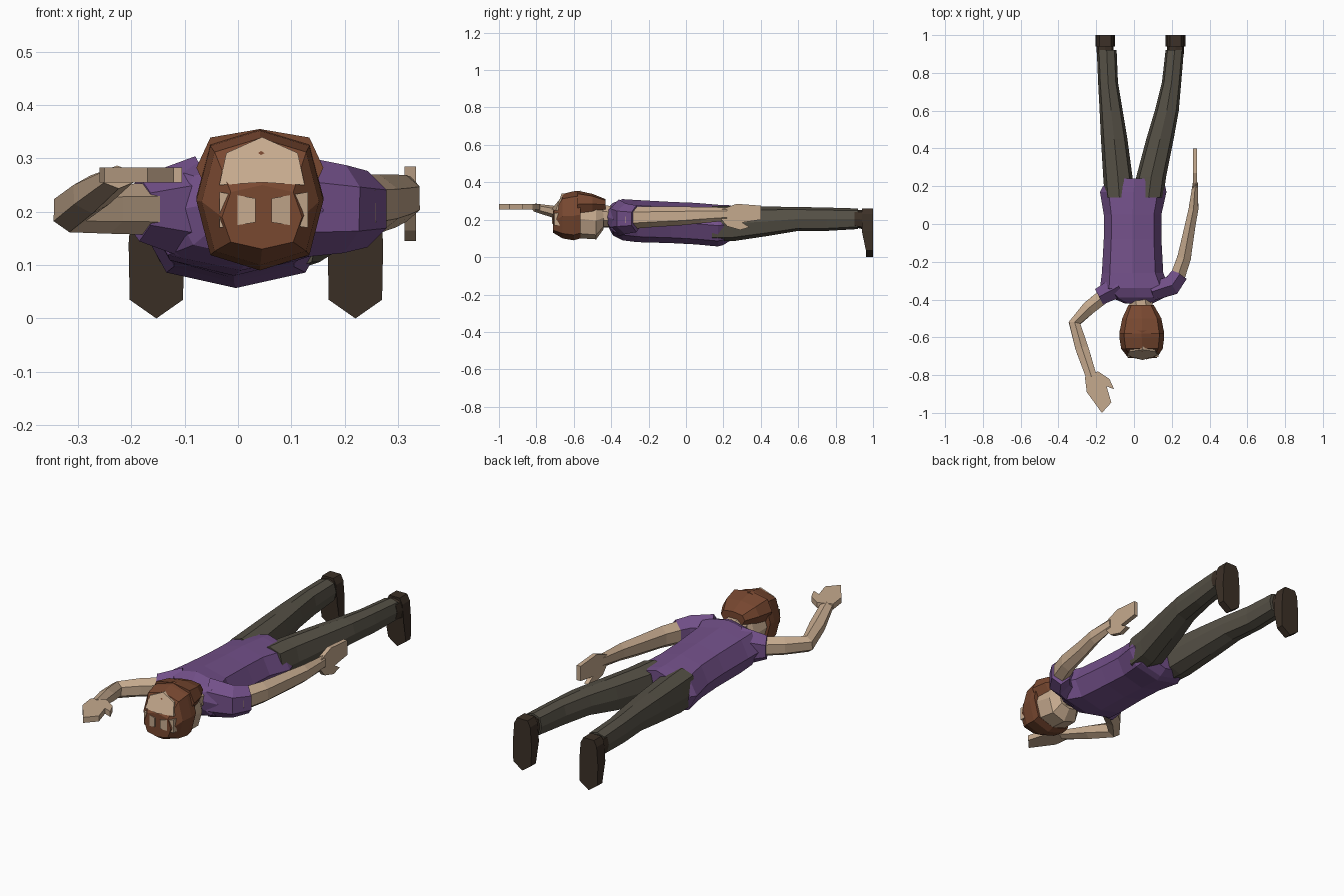
import bpy, bmesh, math
from mathutils import Vector


def material(name, rgb):
    m = bpy.data.materials.new(name)
    m.diffuse_color = (*rgb, 1)
    return m


SKIN = material("skin", (0.56, 0.40, 0.27))
SHIRT = material("shirt", (0.17, 0.08, 0.25))
PANTS = material("trousers", (0.09, 0.08, 0.06))
SHOE = material("shoe_leather", (0.045, 0.03, 0.02))
HAIR = material("hair", (0.19, 0.065, 0.03))


def finish(name, bm, mat):
    bmesh.ops.recalc_face_normals(bm, faces=bm.faces)
    me = bpy.data.meshes.new(name)
    bm.to_mesh(me)
    bm.free()
    me.materials.append(mat)
    ob = bpy.data.objects.new(name, me)
    bpy.context.collection.objects.link(ob)
    return ob


def skin_rings(name, rings, mat):
    bm = bmesh.new()
    rings = [[bm.verts.new(p) for p in r] for r in rings]
    n = len(rings[0])
    for a, b in zip(rings, rings[1:]):
        for i in range(n):
            bm.faces.new((a[i], a[(i + 1) % n], b[(i + 1) % n], b[i]))
    bm.faces.new(rings[0])
    bm.faces.new(rings[-1])
    return finish(name, bm, mat)


# Eight-sided body part from sections (y, x min, x max, z min, z max)
def body(name, sections, mat, diag=0.74):
    rings = []
    for y, x0, x1, z0, z1 in sections:
        unit = [(1, 0), (diag, diag), (0, 1), (-diag, diag),
                (-1, 0), (-diag, -diag), (0, -1), (diag, -diag)]
        rings.append([((x0 + x1) / 2 + u * (x1 - x0) / 2, y,
                       (z0 + z1) / 2 + v * (z1 - z0) / 2) for u, v in unit])
    return skin_rings(name, rings, mat)


# Limb along a path of (x, y, z, half width, half height)
def limb(name, path, mat, n=6):
    pts = [Vector(p[:3]) for p in path]
    rings = []
    for i, p in enumerate(path):
        t = (pts[min(i + 1, len(pts) - 1)] - pts[max(i - 1, 0)]).normalized()
        side = t.cross(Vector((0, 0, 1))).normalized()
        up = side.cross(t)
        angles = [math.tau * (k + 0.5) / n for k in range(n)]
        rings.append([pts[i] + side * p[3] * 1.1 * math.cos(a) + up * p[4] * 1.1 * math.sin(a)
                      for a in angles])
    return skin_rings(name, rings, mat)


# Flat outline extruded by a vector
def slab(name, outline, vec, mat):
    back = [Vector(p) + Vector(vec) for p in outline]
    return skin_rings(name, [outline, back], mat)


# Shirt
body("shirt_torso", [
    (-0.42, -0.05, 0.10, 0.17, 0.26), (-0.39, -0.12, 0.16, 0.115, 0.29),
    (-0.34, -0.18, 0.19, 0.09, 0.31), (-0.26, -0.17, 0.155, 0.08, 0.305),
    (-0.08, -0.16, 0.145, 0.075, 0.295), (0.05, -0.16, 0.145, 0.068, 0.29),
    (0.17, -0.18, 0.172, 0.057, 0.28), (0.20, -0.165, 0.165, 0.065, 0.278),
    (0.24, -0.11, 0.11, 0.09, 0.277)], SHIRT)
limb("left_sleeve", [(-0.08, -0.33, 0.205, 0.06, 0.09),
                     (-0.185, -0.385, 0.205, 0.048, 0.055)], SHIRT)
limb("right_sleeve", [(0.09, -0.36, 0.21, 0.05, 0.09), (0.20, -0.325, 0.205, 0.055, 0.075),
                      (0.243, -0.265, 0.205, 0.046, 0.065)], SHIRT)

# Arms
limb("left_upper_arm", [(-0.12, -0.35, 0.205, 0.04, 0.045), (-0.24, -0.445, 0.205, 0.038, 0.042),
                        (-0.315, -0.525, 0.203, 0.032, 0.038), (-0.275, -0.66, 0.232, 0.036, 0.033),
                        (-0.225, -0.81, 0.265, 0.03, 0.02)], SKIN)
limb("right_arm", [(0.22, -0.31, 0.21, 0.042, 0.055), (0.265, -0.18, 0.215, 0.038, 0.05),
                   (0.295, -0.02, 0.22, 0.03, 0.045), (0.315, 0.08, 0.225, 0.027, 0.04),
                   (0.325, 0.22, 0.23, 0.014, 0.032)], SKIN)

# Hands with thumbs
slab("left_hand", [(x, y, 0.255) for x, y in [
    (-0.19, -0.78), (-0.26, -0.81), (-0.25, -0.89), (-0.17, -1.0), (-0.12, -0.945),
    (-0.145, -0.86), (-0.105, -0.875), (-0.13, -0.82)]], (0, 0, 0.028), SKIN)
slab("right_hand", [(0.312, y, z) for y, z in [
    (0.19, 0.255), (0.27, 0.285), (0.40, 0.275), (0.40, 0.20), (0.30, 0.185),
    (0.34, 0.16), (0.29, 0.145), (0.22, 0.165), (0.19, 0.20)]], (0.022, 0, 0), SKIN)

# Legs
body("left_leg", [(0.14, -0.155, 0.0, 0.085, 0.272), (0.25, -0.163, -0.008, 0.085, 0.272),
                  (0.45, -0.175, -0.035, 0.115, 0.27), (0.60, -0.182, -0.06, 0.14, 0.268),
                  (0.75, -0.19, -0.085, 0.14, 0.265), (0.92, -0.197, -0.092, 0.15, 0.26)], PANTS, 0.78)
body("right_leg", [(0.14, 0.0, 0.155, 0.085, 0.272), (0.25, 0.012, 0.17, 0.085, 0.272),
                   (0.45, 0.065, 0.21, 0.115, 0.27), (0.60, 0.11, 0.237, 0.14, 0.268),
                   (0.75, 0.148, 0.25, 0.14, 0.265), (0.92, 0.167, 0.264, 0.15, 0.26)], PANTS, 0.78)

# Shoes, toes pointing down
for side, cx in (("left", -0.153), ("right", 0.22)):
    body(side + "_shoe_ankle", [(0.90, cx - 0.044, cx + 0.044, 0.16, 0.25),
                                (0.985, cx - 0.046, cx + 0.046, 0.14, 0.255)], SHOE, 0.8)
    half = [(0.0, 0.0), (0.05, 0.035), (0.052, 0.14), (0.045, 0.23), (0.03, 0.26)]
    outline = [(cx + x, z) for x, z in half] + [(cx - x, z) for x, z in half[:0:-1]]
    front = [(x, 0.962 if z < 0.1 else 0.94, z) for x, z in outline]
    skin_rings(side + "_shoe", [front, [(x, 1.0, z) for x, z in outline]], SHOE)

# Neck and face
limb("neck", [(0.035, -0.37, 0.215, 0.06, 0.055), (0.04, -0.50, 0.225, 0.06, 0.055)], SKIN, 8)
body("face", [(-0.64, -0.05, 0.14, 0.11, 0.30), (-0.56, -0.06, 0.145, 0.10, 0.31),
              (-0.48, -0.05, 0.135, 0.095, 0.295), (-0.44, -0.02, 0.105, 0.15, 0.27)], SKIN, 0.76)

# Hair: full crown, then a cap over the back of the head
body("hair_crown", [(-0.71, -0.03, 0.12, 0.13, 0.25), (-0.66, -0.068, 0.152, 0.10, 0.338),
                    (-0.60, -0.078, 0.16, 0.09, 0.352), (-0.565, -0.078, 0.16, 0.10, 0.355)], HAIR, 0.78)
body("hair_back", [(-0.58, -0.078, 0.16, 0.21, 0.355), (-0.50, -0.062, 0.145, 0.23, 0.338),
                   (-0.43, -0.03, 0.105, 0.25, 0.31)], HAIR, 0.78)

# Bare patches showing through the hair
slab("forehead_patch", [(-0.035, -0.695, 0.25), (0.045, -0.72, 0.255), (0.125, -0.695, 0.25),
                        (0.112, -0.675, 0.31), (0.045, -0.665, 0.34), (-0.022, -0.675, 0.31)],
     (0, 0.03, 0), SKIN)
for name, inner, outer in (("left_patch", 0.033, -0.035), ("right_patch", 0.063, 0.131)):
    slab(name, [(inner, -0.717, 0.18), (outer, -0.703, 0.17),
                (outer, -0.703, 0.237), (inner, -0.717, 0.225)], (0, 0.03, 0), SKIN)
